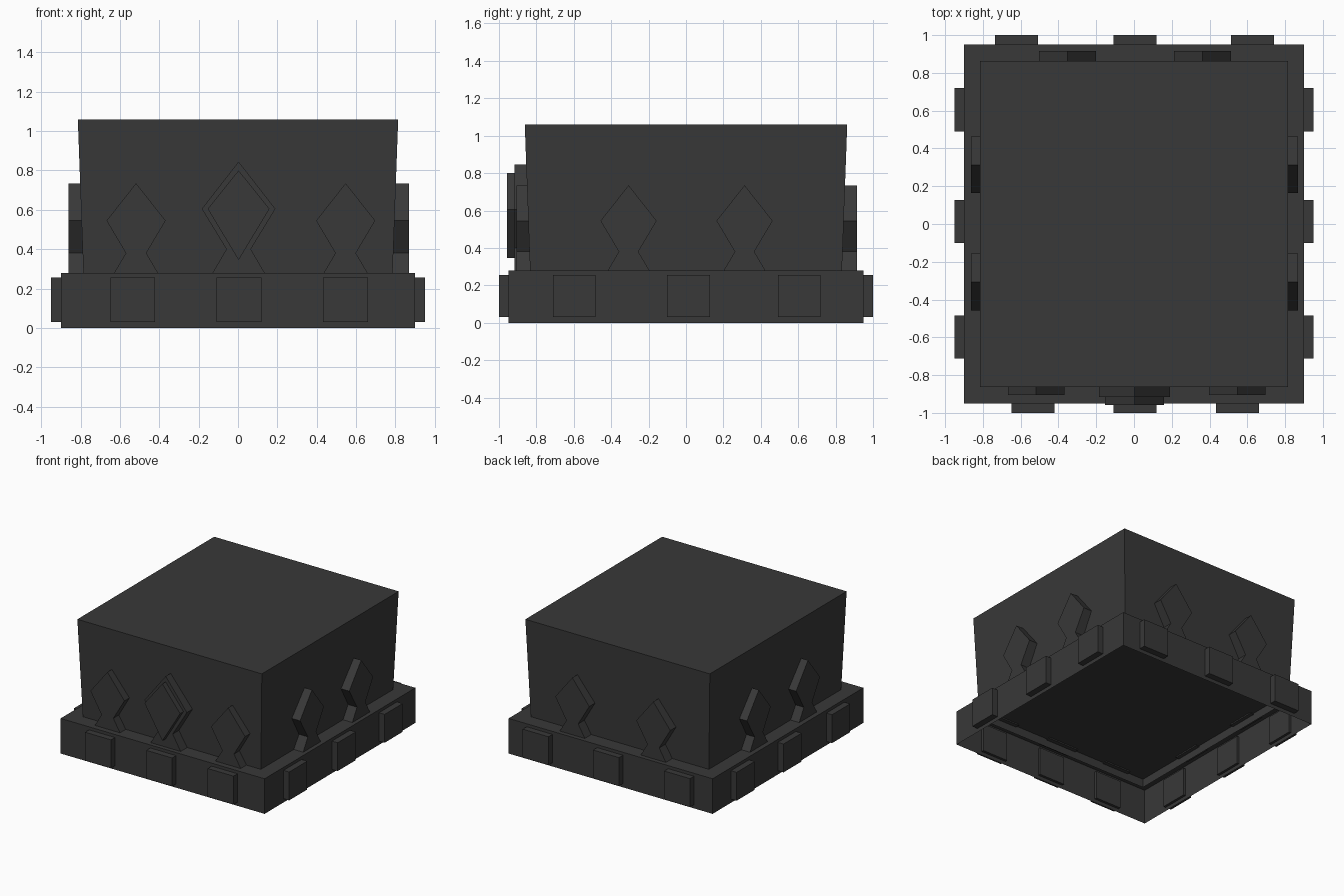
import bpy, bmesh

if "Cube" in bpy.data.objects:
    bpy.data.objects.remove(bpy.data.objects["Cube"])

# Dark stone finish
mat = bpy.data.materials.new("dark_grey")
mat.diffuse_color = (0.04, 0.04, 0.04, 1)
mat.use_nodes = True
mat.node_tree.nodes["Principled BSDF"].inputs["Base Color"].default_value = mat.diffuse_color

PLACE = {
    "front": lambda u, d, z: (u, -d, z),
    "back": lambda u, d, z: (u, d, z),
    "right": lambda u, d, z: (d, u, z),
    "left": lambda u, d, z: (-d, u, z),
}


def finish(bm, name):
    me = bpy.data.meshes.new(name)
    bm.to_mesh(me)
    bm.free()
    me.materials.append(mat)
    ob = bpy.data.objects.new(name, me)
    bpy.context.collection.objects.link(ob)
    return ob


def shell(name, low, high, z0, z1):
    """Four walls and a top, open underneath."""
    bm = bmesh.new()
    corners = [(-1, -1), (1, -1), (1, 1), (-1, 1)]
    a = [bm.verts.new((x * low[0], y * low[1], z0)) for x, y in corners]
    b = [bm.verts.new((x * high[0], y * high[1], z1)) for x, y in corners]
    for i in range(4):
        j = (i + 1) % 4
        bm.faces.new((a[i], a[j], b[j], b[i]))
    bm.faces.new(b)
    return finish(bm, name)


def relief(name, side, outline, inner, outer):
    """Outline (u, z) on one side of the body, extruded from inner to outer depth."""
    bm = bmesh.new()
    f = PLACE[side]
    a = [bm.verts.new(f(u, inner, z)) for u, z in outline]
    b = [bm.verts.new(f(u, outer, z)) for u, z in outline]
    n = len(a)
    bm.faces.new(a)
    bm.faces.new(b)
    for i in range(n):
        j = (i + 1) % n
        bm.faces.new((a[i], a[j], b[j], b[i]))
    bmesh.ops.recalc_face_normals(bm, faces=bm.faces)
    return finish(bm, name)


def mirrored(c, half):
    """Symmetric outline around u = c from (half width, z) points, bottom to top."""
    right = [(c + w, z) for w, z in half]
    left = [(c - w, z) for w, z in reversed(half) if w > 0]
    return right + left


# Base band and flared body
shell("base_band", (0.90, 0.95), (0.90, 0.95), 0.0, 0.28)
shell("body", (0.783, 0.831), (0.814, 0.862), 0.21, 1.06)

# Square studs round the band
studs = {
    "front": (0.95, (-0.535, 0.005, 0.547)),
    "back": (0.95, (-0.622, 0.005, 0.627)),
    "right": (0.90, (-0.598, 0.013, 0.605)),
    "left": (0.90, (-0.598, 0.013, 0.605)),
}
for side, (wall, centres) in studs.items():
    for i, c in enumerate(centres):
        square = mirrored(c, [(0.114, 0.03), (0.114, 0.256)])
        relief(f"stud_{side}_{i}", side, square, wall - 0.02, wall + 0.05)

# Diamond ornaments with flared feet
small = [(0.117, 0.27), (0.052, 0.38), (0.15, 0.545), (0, 0.735)]
ornaments = {
    "front": (0.80, 0.906, (-0.518, 0.547)),
    "back": (0.80, 0.915, (-0.352, 0.363)),
    "right": (0.755, 0.868, (-0.307, 0.313)),
    "left": (0.755, 0.862, (-0.307, 0.313)),
}
for side, (inner, outer, centres) in ornaments.items():
    for i, c in enumerate(centres):
        relief(f"ornament_{side}_{i}", side, mirrored(c, small), inner, outer)

# Larger centre ornament with raised gem
big = [(0.138, 0.27), (0.062, 0.40), (0.187, 0.605), (0, 0.845)]
gem = [(0, 0.345), (0.157, 0.605), (0, 0.80)]
relief("centre_ornament", "front", mirrored(0.003, big), 0.80, 0.916)
gem_outline = [(0.003, 0.345), (0.16, 0.605), (0.003, 0.80), (-0.154, 0.605)]
relief("centre_gem", "front", gem_outline, 0.89, 0.958)
